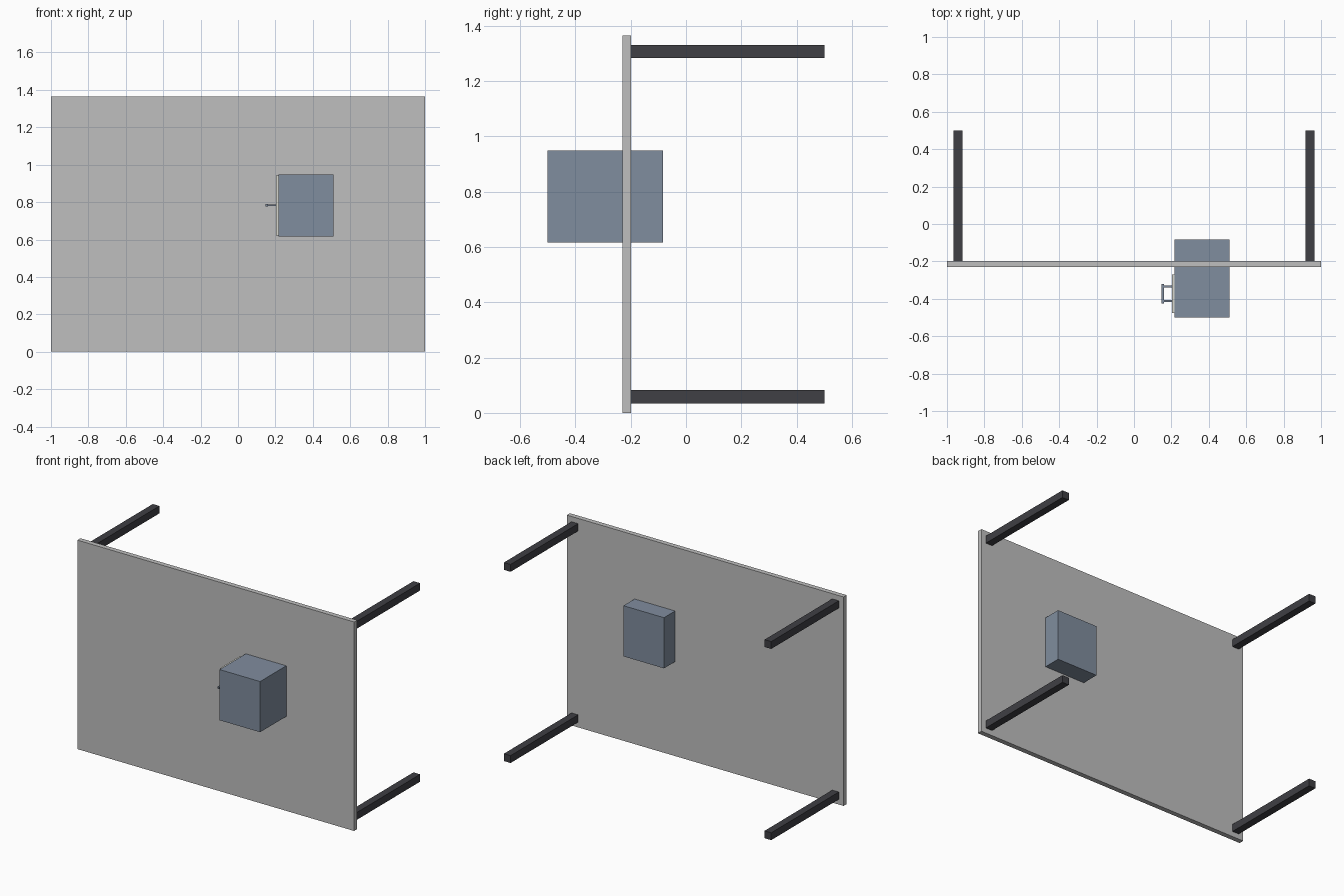
import bpy
import bmesh
from mathutils import Vector

old = bpy.data.objects.get("Cube")
if old:
    bpy.data.objects.remove(old, do_unlink=True)


def material(name, rgb):
    m = bpy.data.materials.new(name)
    m.use_nodes = True
    color = (*rgb, 1.0)
    m.diffuse_color = color
    m.node_tree.nodes["Principled BSDF"].inputs["Base Color"].default_value = color
    return m


def box(name, low, high, mat):
    """Flat-faced box between two opposite corners."""
    low, high = Vector(low), Vector(high)
    bm = bmesh.new()
    bmesh.ops.create_cube(bm, size=1)
    bmesh.ops.scale(bm, vec=high - low, verts=bm.verts)
    mesh = bpy.data.meshes.new(name)
    bm.to_mesh(mesh)
    bm.free()
    mesh.materials.append(mat)
    ob = bpy.data.objects.new(name, mesh)
    ob.location = (low + high) / 2
    bpy.context.collection.objects.link(ob)
    return ob


light_grey = material("light grey", (0.52, 0.52, 0.52))
charcoal = material("charcoal", (0.05, 0.05, 0.058))
steel_blue = material("steel blue", (0.216, 0.266, 0.342))
pale_cream = material("pale cream", (0.68, 0.68, 0.62))

# Upright table top
height = 1.365
box("table_top", (-1, -0.23, 0), (1, -0.198, height), light_grey)

# Four square legs pointing backwards
inset, width = 0.058, 0.048
for side, x in (("right", -1 + inset), ("left", 1 - inset)):
    for level, z in (("lower", inset), ("upper", height - inset)):
        h = width / 2
        box(f"{level}_{side}_leg", (x - h, -0.198, z - h), (x + h, 0.5, z + h), charcoal)

# Cabinet passing through the table top
box("cabinet_body", (0.217, -0.5, 0.617), (0.51, -0.083, 0.948), steel_blue)

# Drawer front with a pull handle on its side
box("drawer_front", (0.202, -0.475, 0.622), (0.217, -0.27, 0.943), pale_cream)
for name, y in (("front", -0.411), ("back", -0.334)):
    box(f"{name}_handle_post", (0.155, y - 0.005, 0.778), (0.202, y + 0.005, 0.788), steel_blue)
box("handle_bar", (0.148, -0.425, 0.777), (0.16, -0.32, 0.789), steel_blue)
